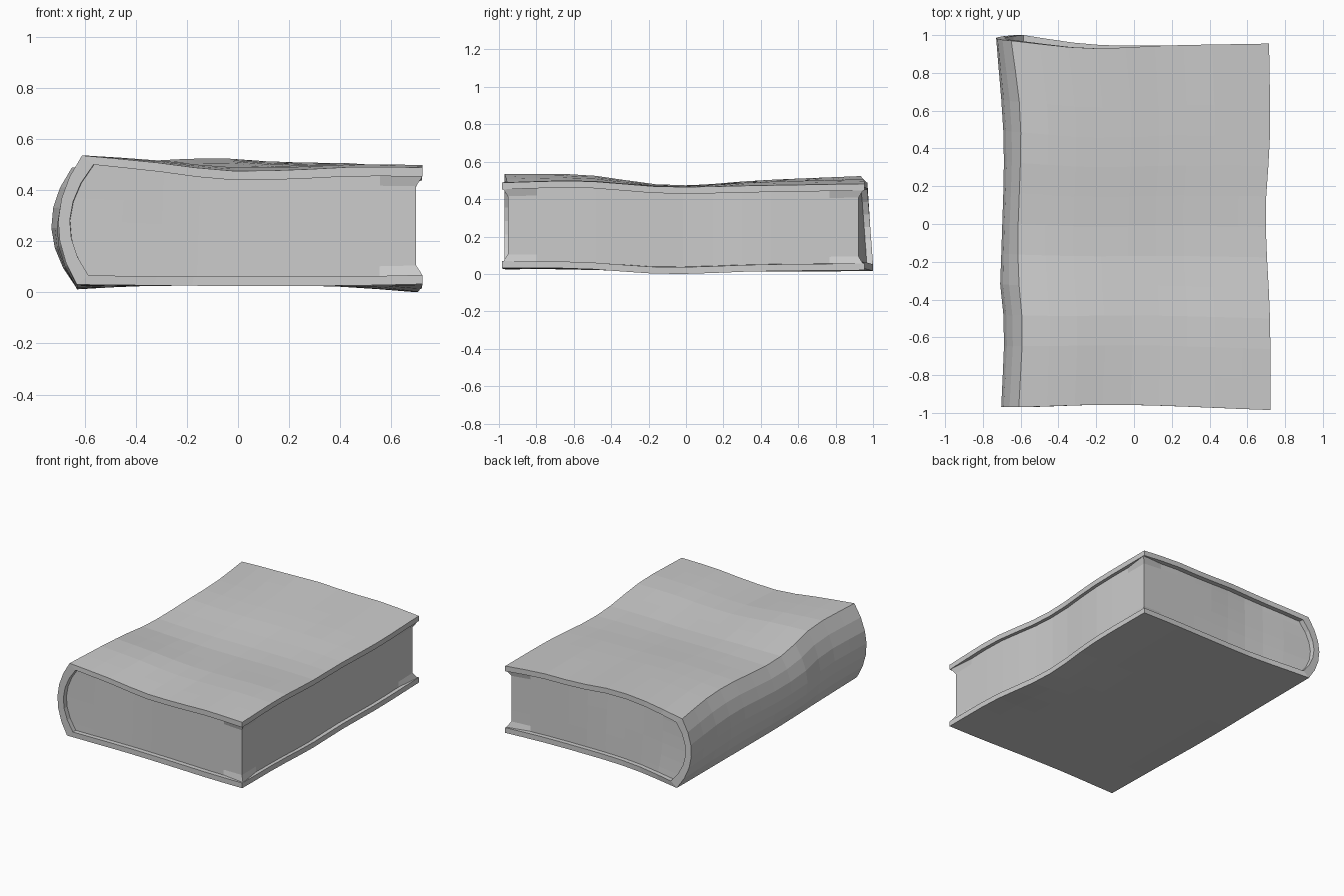
import bpy, bmesh
from math import sin, pi

if "Cube" in bpy.data.objects:
    bpy.data.objects.remove(bpy.data.objects["Cube"])


def curve(xs, ys, x):
    """Smooth curve through the points (xs, ys)."""
    n = len(xs)
    x = min(max(x, xs[0]), xs[-1])
    i = max(k for k in range(n - 1) if xs[k] <= x)

    def slope(k):
        a, b = max(k - 1, 0), min(k + 1, n - 1)
        return (ys[b] - ys[a]) / (xs[b] - xs[a])
    h = xs[i + 1] - xs[i]
    t = (x - xs[i]) / h
    return ((2*t**3 - 3*t*t + 1) * ys[i] + (t**3 - 2*t*t + t) * h * slope(i)
            + (3*t*t - 2*t**3) * ys[i + 1] + (t**3 - t*t) * h * slope(i + 1))


# Warped heights of the two boards: rows run front to back, columns spine to fore-edge
U = [0, .2, .42, .61, .8, 1]
V = [0, .22, .45, .71, 1]
TOP = [[.535, .51, .476, .478, .49, .488],
       [.53, .515, .49, .49, .50, .497],
       [.475, .47, .467, .467, .47, .466],
       [.492, .495, .50, .495, .49, .473],
       [.487, .512, .524, .508, .505, .482]]
BOTTOM = [[.03, .027, .025, .025, .026, .032],
          [.022, .025, .026, .026, .026, .028],
          [.012, .025, .027, .027, .02, .0],
          [.013, .025, .027, .027, .024, .014],
          [.015, .026, .03, .03, .028, .02]]


def height(table, u, v):
    return curve(V, [curve(U, row, u) for row in table], v)


def place(u, v, w, board=0.0, inset=0.0, spine=0.0, fore=0.0):
    """Point of the book: u spine to fore-edge, v front to back, w bottom to top."""
    ridge = curve([0, .22, .3, .45, .7, .82, 1],
                  [-.61, -.59, -.605, -.615, -.60, -.605, -.65], v)
    low = -.63
    back_bone = curve([0, .22, .32, .45, .72, 1],
                      [-.703, -.687, -.708, -.70, -.69, -.73], v)
    edge = curve([0, .25, .53, .75, 1], [.722, .72, .697, .72, .715], v)
    left = low + (ridge - low) * w
    bulge = (back_bone - (low + ridge) / 2) * sin(pi * w) ** .85 if 0 < w < 1 else 0
    left += bulge * max(0, 1 - u * 7) + spine
    x = left + (edge - fore - left) * u
    zb = height(BOTTOM, u, v) + board
    zt = height(TOP, u, v) - board
    z = zb + (zt - zb) * w
    y0 = curve([0, .4, 1], [-.97, -.957, -.985], u) + inset
    back = [1.0 - .03 * w, .95 - .02 * w, .945, .955]
    y1 = curve([0, .3, .6, 1], back, u) - inset
    return (x, y0 + (y1 - y0) * v, z)


def finish(name, bm):
    bmesh.ops.remove_doubles(bm, verts=bm.verts, dist=.0002)
    bmesh.ops.recalc_face_normals(bm, faces=bm.faces)
    mesh = bpy.data.meshes.new(name)
    bm.to_mesh(mesh)
    bm.free()
    bpy.context.collection.objects.link(bpy.data.objects.new(name, mesh))


def sheet(bm, rows):
    grid = [[bm.verts.new(p) for p in row] for row in rows]
    for a, b in zip(grid, grid[1:]):
        for k in range(len(a) - 1):
            bm.faces.new((a[k], a[k + 1], b[k + 1], b[k]))


# Hard cover: C-shaped strip from top board, round the spine, to bottom board
NU, NV = 9, 12
us = [k / NU for k in range(NU + 1)]
vs = [k / NV for k in range(NV + 1)]
path = ([(u, 1) for u in reversed(us)]
        + [(0, 1 - k / 6) for k in range(1, 6)] + [(u, 0) for u in us])
outer = [[place(u, v, w) for u, w in path] for v in vs]
inner = [[place(u, v, w, board=.036, spine=.045 * (1 - u) ** 4) for u, w in path]
         for v in vs]
bm = bmesh.new()
sheet(bm, outer)
sheet(bm, inner)
for k in (0, -1):
    sheet(bm, [outer[k], inner[k]])
    sheet(bm, [[r[k] for r in outer], [r[k] for r in inner]])
finish("cover", bm)


# Page block: closed box following the inside of the cover
def page(u, v, w):
    corner = u == 1 and v in (0, 1) and w in (0, 1)
    return place(u, v, w, board=.034, inset=.008 if corner else .032,
                 spine=.04, fore=0 if corner else .025)


ws = [0, .1, .3, .5, .7, .9, 1]
bm = bmesh.new()
for e in (0, 1):
    sheet(bm, [[page(u, v, e) for u in us] for v in vs])
    sheet(bm, [[page(u, e, w) for u in us] for w in ws])
    sheet(bm, [[page(e, v, w) for v in vs] for w in ws])
finish("pages", bm)
